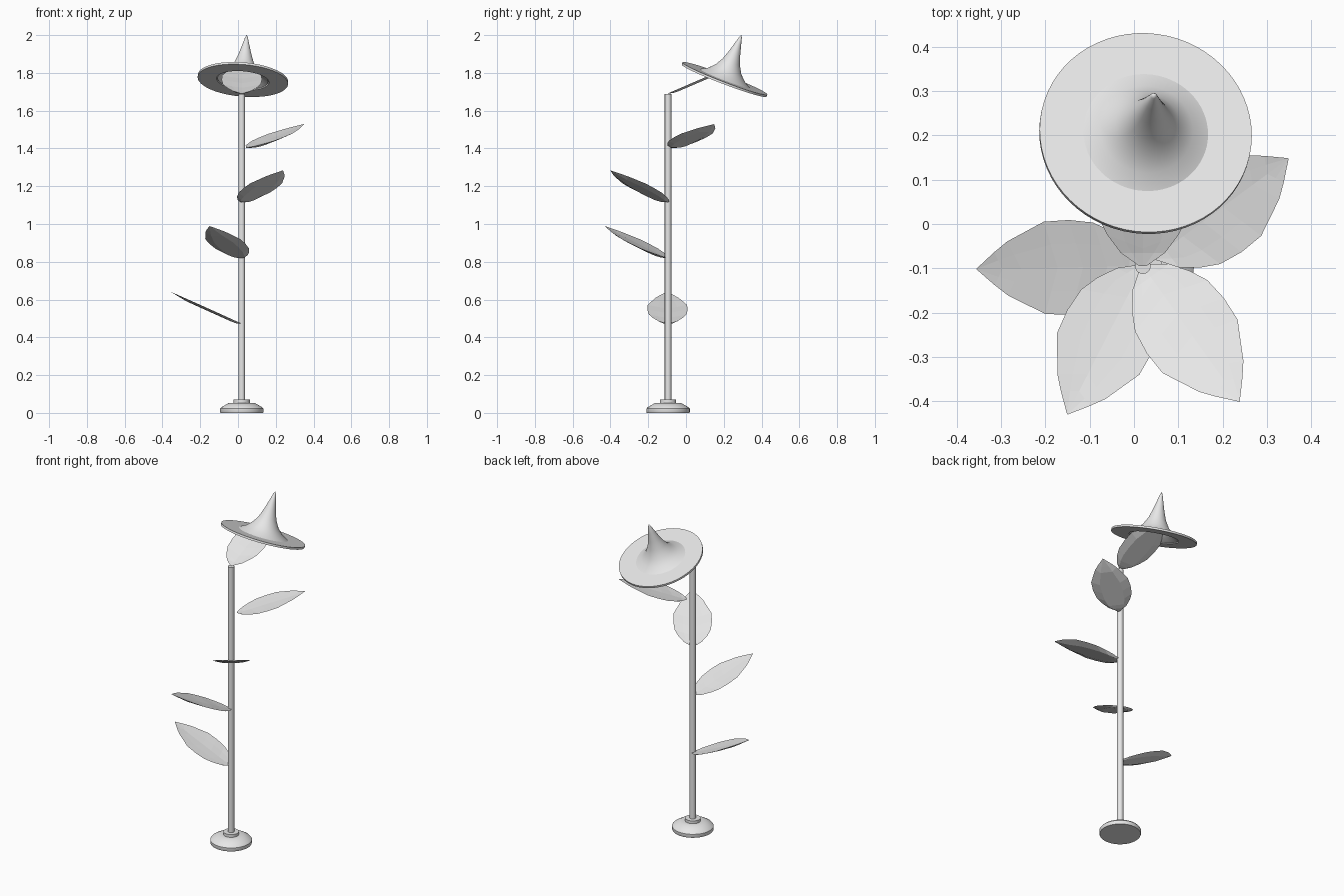
import bpy, bmesh, math
from mathutils import Matrix, Vector

cube = bpy.data.objects.get("Cube")
if cube:
    bpy.data.objects.remove(cube, do_unlink=True)

grey = bpy.data.materials.new("light_grey")
grey.use_nodes = True
COLOUR = (0.8, 0.8, 0.8, 1)
grey.diffuse_color = COLOUR
grey.node_tree.nodes["Principled BSDF"].inputs["Base Color"].default_value = COLOUR

POLE_X, POLE_Y = 0.02, -0.095


def finish(bm, name, matrix, smooth_angle=None):
    """Turn a bmesh into a named, coloured object."""
    bmesh.ops.recalc_face_normals(bm, faces=bm.faces)
    mesh = bpy.data.meshes.new(name)
    bm.to_mesh(mesh)
    bm.free()
    mesh.materials.append(grey)
    ob = bpy.data.objects.new(name, mesh)
    bpy.context.collection.objects.link(ob)
    ob.matrix_world = matrix
    if smooth_angle:
        bpy.ops.object.select_all(action='DESELECT')
        ob.select_set(True)
        bpy.context.view_layer.objects.active = ob
        bpy.ops.object.shade_smooth_by_angle(angle=math.radians(smooth_angle))
    return ob


def lathe(name, profile, matrix, steps=64, smooth_angle=30, closed=False):
    """Spin an (r, z) profile about the local z axis."""
    bm = bmesh.new()
    verts = [bm.verts.new((r, 0, z)) for r, z in profile]
    pairs = list(zip(verts, verts[1:]))
    if closed:
        pairs.append((verts[-1], verts[0]))
    edges = [bm.edges.new(p) for p in pairs]
    bmesh.ops.spin(bm, geom=verts + edges, cent=(0, 0, 0), axis=(0, 0, 1),
                   angle=math.tau, steps=steps)
    bmesh.ops.remove_doubles(bm, verts=bm.verts, dist=1e-5)
    return finish(bm, name, matrix, smooth_angle)


# Base and pole
stand = Matrix.Translation((POLE_X, POLE_Y, 0))
lathe("base", [(0, 0), (0.113, 0), (0.115, 0.004), (0.115, 0.022), (0.108, 0.03),
               (0.07, 0.052), (0.043, 0.053), (0.043, 0.07), (0, 0.07)], stand)
lathe("pole", [(0, 0.06), (0.0175, 0.06), (0.0175, 1.687), (0, 1.687)], stand, steps=32)

# Leaf outline: distance from the pole, half width
OUTLINE = [(0, 0.008), (0.03, 0.05), (0.07, 0.08), (0.11, 0.1), (0.165, 0.107),
           (0.222, 0.104), (0.305, 0.061), (0.335, 0.037), (0.375, 0.001)]


def leaf(name, azimuth, height, slope=0.45, offset=0.0):
    """Thin leaf: a shallow veined top and a bevelled, flat-bottomed underside."""
    bm = bmesh.new()
    rings = []
    for i, (u, w) in enumerate(OUTLINE):
        full = min(1, w / 0.06)
        sweep = 0.03 * full if i > 1 else 0
        groove = 0.002 * (i % 2)
        ring = []
        # across the top, then back along the underside
        for side, depth in ((-1, 0), (-0.5, 0.002 + groove), (0, 0.005), (0.5, 0.002 + groove),
                            (1, 0), (0.55, 0.013), (-0.55, 0.013)):
            x = u - sweep * (1 - abs(side)) + offset
            ring.append(bm.verts.new((x, side * w, x * slope - depth * full)))
        rings.append(ring)
    for a, b in zip(rings, rings[1:]):
        for k in range(len(a)):
            n = (k + 1) % len(a)
            bm.faces.new((a[k], a[n], b[n], b[k]))
    bm.faces.new(rings[0])
    bm.faces.new(rings[-1])
    return finish(bm, name, Matrix.Translation((POLE_X, POLE_Y, height))
                  @ Matrix.Rotation(math.radians(azimuth), 4, 'Z'))


# Leaves climbing round the pole
leaf("leaf_lowest", 181, 0.472)
leaf("leaf_low", 243, 0.82)
leaf("leaf_middle", 305.5, 1.115)
leaf("leaf_high", 36.5, 1.394, slope=0.33, offset=0.033)
leaf("leaf_top", 90, 1.692, slope=0.43)

# Tilted flower: flat brim ring with a hollow flared spire
tilt = Vector((0.085, 0.38, 1)).to_track_quat('Z', 'Y').to_matrix().to_4x4()
flower = Matrix.Translation((0.026, 0.204, 1.765)) @ tilt
lathe("flower_brim", [(0.139, -0.006), (0.24, -0.006), (0.24, 0.006), (0.139, 0.006)],
      flower, closed=True)
spire = [(0.141, 0.006), (0.105, 0.026), (0.073, 0.058), (0.049, 0.1), (0.032, 0.15),
         (0.018, 0.2), (0.007, 0.24), (0, 0.253)]
inner = [(max(r - 0.006, 0), z - 0.008) for r, z in spire]
lathe("flower_spire", spire + inner[-2::-1], flower, closed=False, smooth_angle=40)
